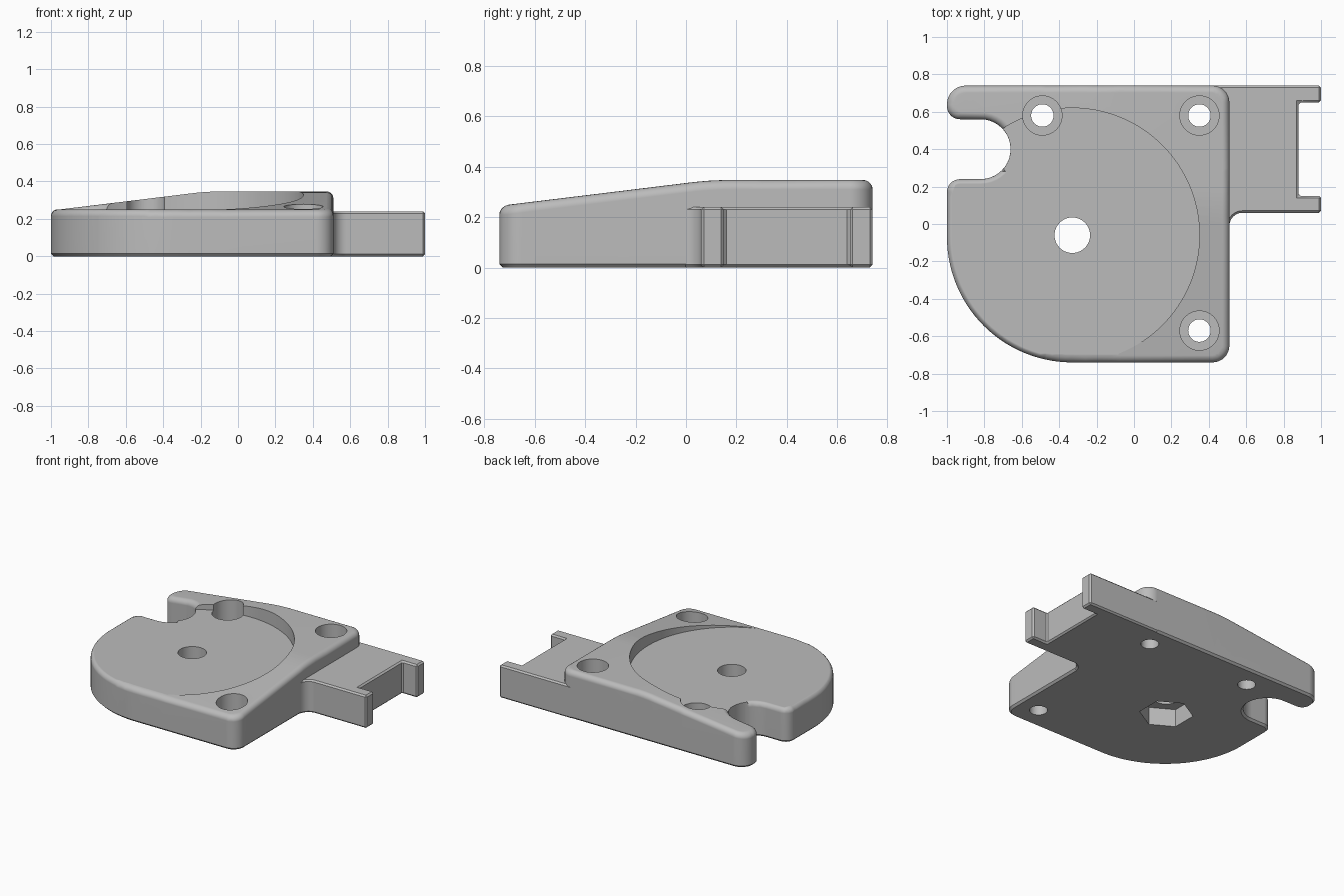
import bpy, bmesh, math
from mathutils import Vector

if "Cube" in bpy.data.objects:
    bpy.data.objects.remove(bpy.data.objects["Cube"])

TOP, FLOOR = 0.347, 0.25
HUB = (-0.33, -0.06)
SCREWS = [(-0.49, 0.58), (0.35, 0.58), (0.35, -0.57)]

grey = bpy.data.materials.new("plain_grey")
grey.use_nodes = True
grey.diffuse_color = (0.5, 0.5, 0.5, 1)
grey.node_tree.nodes["Principled BSDF"].inputs["Base Color"].default_value = (0.5, 0.5, 0.5, 1)


def arc(cx, cy, r, a0, a1, n):
    angles = [math.radians(a0 + (a1 - a0) * i / n) for i in range(n + 1)]
    return [(cx + r * math.cos(a), cy + r * math.sin(a)) for a in angles]


def prism(points, z0, z1):
    bm = bmesh.new()
    base = bm.faces.new([bm.verts.new((x, y, z0)) for x, y in points])
    up = bmesh.ops.extrude_face_region(bm, geom=[base], use_keep_orig=True)
    for v in up["geom"]:
        if isinstance(v, bmesh.types.BMVert):
            v.co.z = z1
    bmesh.ops.recalc_face_normals(bm, faces=bm.faces)
    return bm


def make(name, bm):
    mesh = bpy.data.meshes.new(name)
    bm.to_mesh(mesh)
    bm.free()
    ob = bpy.data.objects.new(name, mesh)
    bpy.context.collection.objects.link(ob)
    mesh.materials.append(grey)
    return ob


def apply(ob, kind, **settings):
    mod = ob.modifiers.new(kind.lower(), kind)
    for key, value in settings.items():
        setattr(mod, key, value)
    bpy.context.view_layer.objects.active = ob
    bpy.ops.object.modifier_apply(modifier=mod.name)


def cut(ob, centre, r, z0, z1, sides=48, turn=0):
    ring = arc(*centre, r, turn, turn + 360, sides)[:-1]
    cutter = make("cutter", prism(ring, z0, z1))
    cutter.hide_render = True
    apply(ob, "BOOLEAN", object=cutter, operation="DIFFERENCE", solver="EXACT")
    bpy.data.objects.remove(cutter)


def finish(ob):
    bpy.ops.object.select_all(action="DESELECT")
    ob.select_set(True)
    bpy.context.view_layer.objects.active = ob
    bpy.ops.object.shade_smooth_by_angle(angle=math.radians(32))
    mod = ob.modifiers.new("weighted_normals", "WEIGHTED_NORMAL")
    mod.keep_sharp = True


def ramp(t):
    # straight slope from the low edge that eases into the flat top
    if t < 0.72:
        return 0.247 + 0.122 * max(t, 0)
    u = min((t - 0.72) / 0.18, 1)
    return 0.335 + (TOP - 0.335) * (2 * u - u * u)


def height(x, y):
    if x < -0.49 and y < 0.29:
        return FLOOR + 0.002
    return min(ramp(x + 0.98), ramp(y + 0.72))


# Main housing: outline with a side slot and one large round corner
outline = (arc(0.42, -0.65, 0.09, -90, 0, 8) + arc(0.42, 0.65, 0.09, 0, 90, 8)
           + arc(-0.9, 0.64, 0.1, 90, 180, 8) + arc(-0.93, 0.63, 0.07, 180, 270, 7)
           + arc(-0.82, 0.4, 0.16, 90, -90, 20) + arc(-0.93, 0.17, 0.07, 90, 180, 7)
           + arc(-0.33, -0.07, 0.67, 180, 270, 28))
bm = prism(outline, 0, TOP)


def rim(z):
    return [e for e in bm.edges if all(abs(v.co.z - z) < 1e-5 for v in e.verts)]


# Rounded top rim and small bottom chamfer
bmesh.ops.bevel(bm, geom=rim(TOP), offset=0.038, segments=5, profile=0.5, affect="EDGES")
bmesh.ops.bevel(bm, geom=rim(0), offset=0.014, segments=1, affect="EDGES")

# Slice the top, then lower it along the two ramps
cuts = [((1, 0, 0), x) for x in (-0.5, -0.47, -0.26, -0.22, -0.17, -0.12, -0.08)]
cuts += [((0, 1, 0), y) for y in (-0.6, -0.3, 0, 0.04, 0.09, 0.14, 0.18, 0.28, 0.3)]
for axis, d in cuts:
    bmesh.ops.bisect_plane(bm, geom=bm.verts[:] + bm.edges[:] + bm.faces[:],
                           plane_co=Vector(axis) * d, plane_no=axis, dist=1e-5)
for v in bm.verts:
    if v.co.z > 0.2:
        v.co.z += height(v.co.x, v.co.y) - TOP
bmesh.ops.triangulate(bm, faces=[f for f in bm.faces if f.normal.z > 0.1])
housing = make("housing", bm)

# Round recess, centre bore, hexagonal nut pocket and counterbored screw holes
cut(housing, HUB, 0.68, FLOOR, 0.6, 128)
cut(housing, HUB, 0.095, -0.1, 0.6)
cut(housing, HUB, 0.18, -0.1, 0.13, 6, 30)
for spot in SCREWS:
    cut(housing, spot, 0.105, 0.12, 0.6)
    cut(housing, spot, 0.06, -0.1, 0.6)
finish(housing)

# Side arm with a notched end and a concave corner against the housing
arm_outline = ([(0.48, 0.6), (0.48, -0.01)] + arc(0.58, -0.01, 0.07, 180, 90, 8)
               + [(1, 0.06), (1, 0.15), (0.88, 0.15), (0.88, 0.65),
                  (1, 0.65), (1, 0.74), (0.4, 0.74)])
arm = make("side_arm", prism(arm_outline, 0, 0.24))
apply(arm, "BEVEL", width=0.011, segments=1, limit_method="ANGLE",
      angle_limit=math.radians(40))
finish(arm)
